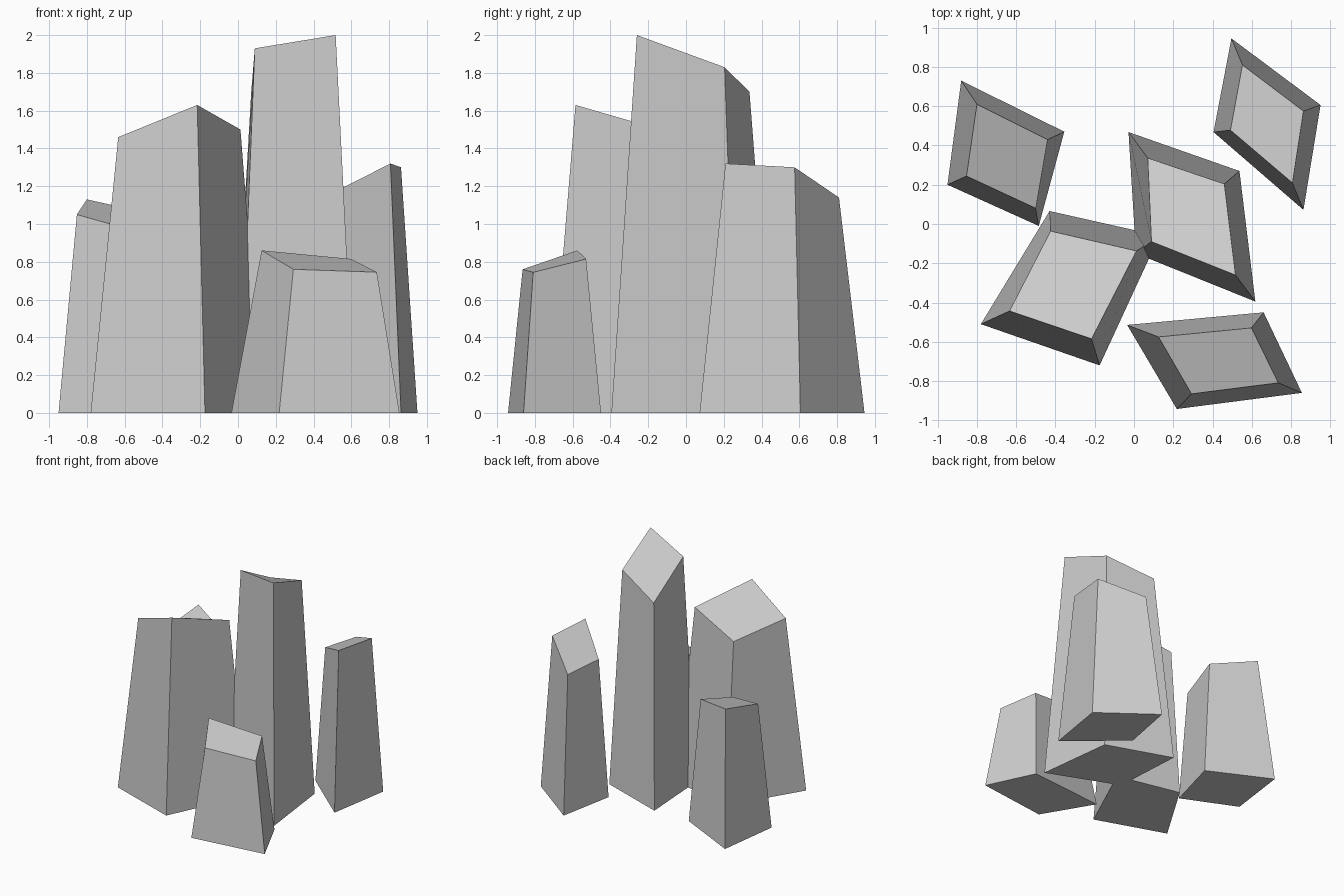
import bpy, bmesh


def crystal(name, base, top):
    """Four-sided tapered shard: base corners (x, y), slanted top corners (x, y, z)."""
    bm = bmesh.new()
    lo = [bm.verts.new((x, y, 0)) for x, y in base]
    hi = [bm.verts.new(p) for p in top]
    bm.faces.new(lo[::-1])
    bm.faces.new(hi)
    for i in range(4):
        j = (i + 1) % 4
        bm.faces.new((lo[i], lo[j], hi[j], hi[i]))
    bmesh.ops.recalc_face_normals(bm, faces=bm.faces)
    me = bpy.data.meshes.new(name)
    bm.to_mesh(me)
    bm.free()
    ob = bpy.data.objects.new(name, me)
    bpy.context.collection.objects.link(ob)
    return ob


# corners run: front, right, back, left (seen from above)
crystal("back_left_crystal",
        [(-0.485, -0.01), (-0.355, 0.47), (-0.88, 0.73), (-0.95, 0.20)],
        [(-0.50, 0.08, 0.95), (-0.44, 0.43, 1.05), (-0.80, 0.61, 1.13), (-0.853, 0.244, 1.05)])

crystal("front_left_crystal",
        [(-0.175, -0.72), (0.13, -0.06), (-0.43, 0.066), (-0.78, -0.51)],
        [(-0.216, -0.585, 1.63), (0.013, -0.137, 1.50), (-0.425, -0.036, 1.36), (-0.634, -0.443, 1.46)])

crystal("tall_centre_crystal",
        [(0.618, -0.395), (0.537, 0.27), (-0.028, 0.468), (0.01, -0.15)],
        [(0.517, -0.26, 2.0), (0.46, 0.204, 1.83), (0.07, 0.336, 1.70), (0.089, -0.09, 1.93)])

crystal("back_right_crystal",
        [(0.863, 0.072), (0.95, 0.606), (0.496, 0.945), (0.405, 0.468)],
        [(0.807, 0.209, 1.32), (0.863, 0.575, 1.30), (0.552, 0.81, 1.14), (0.491, 0.478, 1.16)])

crystal("small_front_crystal",
        [(0.218, -0.942), (0.855, -0.86), (0.66, -0.45), (-0.035, -0.514)],
        [(0.293, -0.865, 0.76), (0.735, -0.809, 0.745), (0.598, -0.529, 0.815), (0.125, -0.575, 0.86)])
